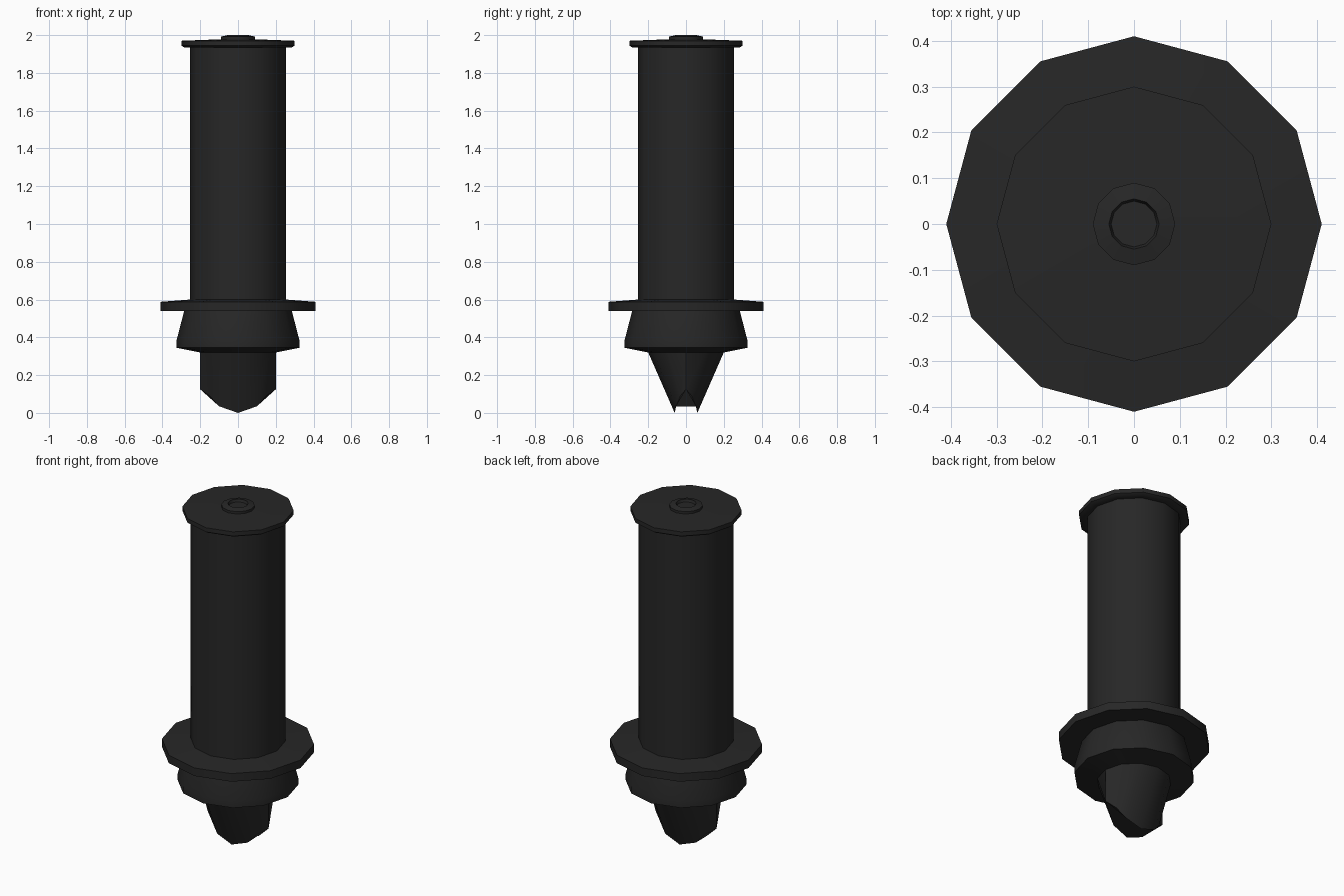
import bpy
import bmesh
from math import sin, cos, pi, radians

if "Cube" in bpy.data.objects:
    bpy.data.objects.remove(bpy.data.objects["Cube"])

SIDES = 12
dark = bpy.data.materials.new("dark_metal")
dark.diffuse_color = (0.02, 0.02, 0.02, 1)
dark.use_nodes = True
dark.node_tree.nodes["Principled BSDF"].inputs["Base Color"].default_value = dark.diffuse_color


def ring(bm, point):
    return [bm.verts.new(point(2 * pi * i / SIDES)) for i in range(SIDES)]


def skin(name, rings, cap_start=False, cap_end=False):
    """Bridge a list of ring functions (angle -> point) into one object."""
    bm = bmesh.new()
    loops = [ring(bm, r) for r in rings]
    for a, b in zip(loops, loops[1:]):
        for i in range(SIDES):
            j = (i + 1) % SIDES
            bm.faces.new((a[i], a[j], b[j], b[i]))
    if cap_start:
        bm.faces.new(loops[0][::-1])
    if cap_end:
        bm.faces.new(loops[-1])
    me = bpy.data.meshes.new(name)
    bm.to_mesh(me)
    bm.free()
    me.materials.append(dark)
    ob = bpy.data.objects.new(name, me)
    bpy.context.collection.objects.link(ob)
    bpy.ops.object.select_all(action='DESELECT')
    ob.select_set(True)
    bpy.context.view_layer.objects.active = ob
    bpy.ops.object.shade_smooth_by_angle(angle=radians(40))
    return ob


def circle(r, z):
    return lambda a: (r * cos(a), r * sin(a), z)


def lathe(name, profile, **caps):
    return skin(name, [circle(r, z) for r, z in profile], **caps)


# Chisel tip: round at the top, flattened in y with a stepped curved edge
EDGE = [(0.20, 0.125), (0.15, 0.09), (0.10, 0.035), (0.0, 0.0)]


def tip_edge(a):
    i = round(a / (pi / 6)) % 12
    k = min(i % 6, 6 - i % 6)
    x, z = EDGE[k]
    return (x if cos(a) > 0 else -x, 0.06 * sin(a), z)


skin("chisel_tip", [tip_edge, circle(0.20, 0.32)], cap_start=True)

# Tapered collar above the tip
lathe("collar", [(0.20, 0.32), (0.325, 0.345), (0.325, 0.385), (0.285, 0.54)])

# Wide flange with a slightly sloped top
lathe("flange", [(0.285, 0.54), (0.41, 0.54), (0.41, 0.588), (0.255, 0.60)])

# Main shaft
lathe("shaft", [(0.255, 0.60), (0.255, 1.935)])

# End cap with a shallow cone top
lathe("end_cap", [(0.255, 1.935), (0.285, 1.935), (0.30, 1.945),
                  (0.30, 1.97), (0.09, 1.978)])

# Raised button with a dished centre
lathe("end_button", [(0.09, 1.978), (0.09, 1.992), (0.055, 2.0), (0.05, 1.985)],
      cap_end=True)
